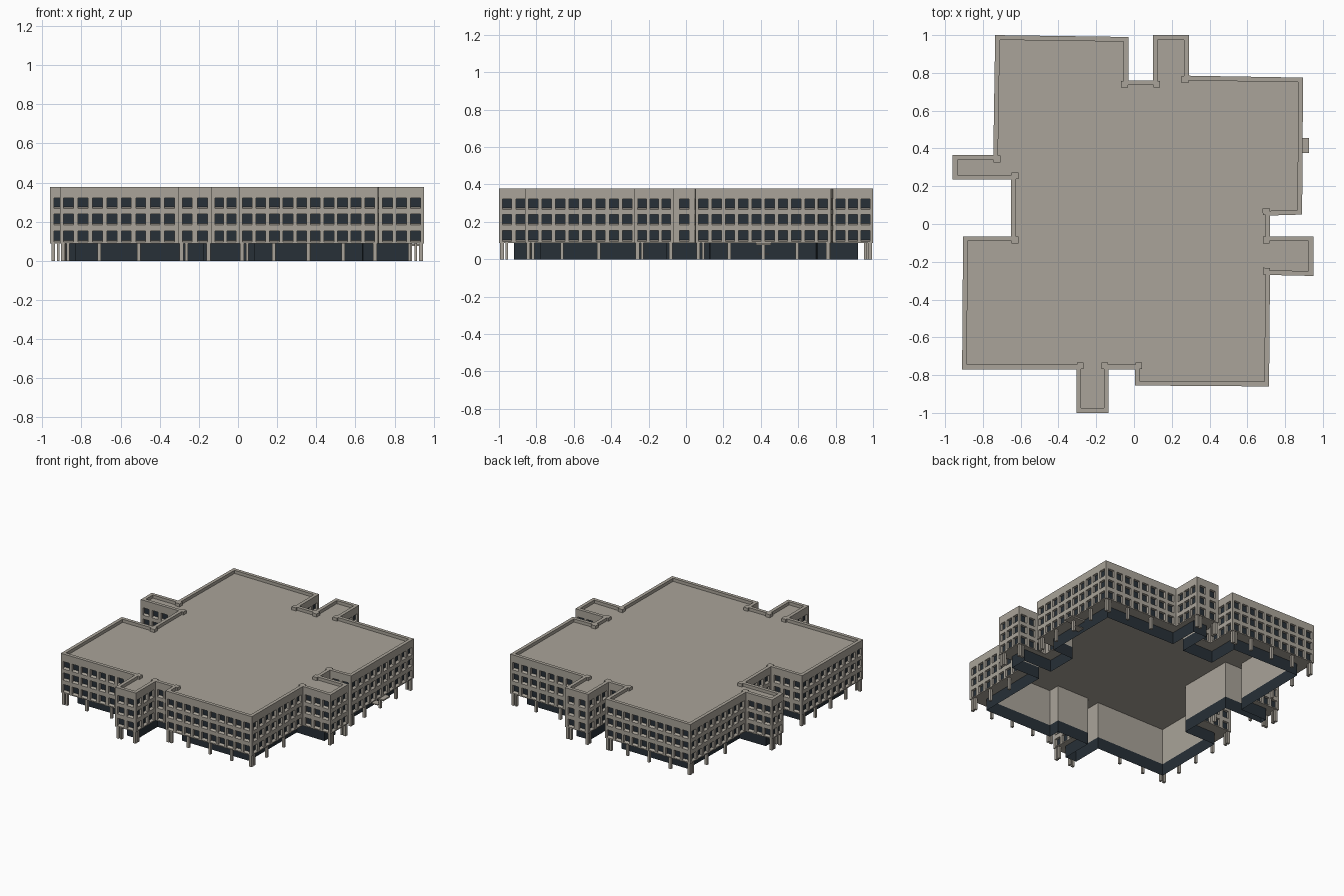
import bpy, bmesh, math
from mathutils import Vector

if "Cube" in bpy.data.objects:
    bpy.data.objects.remove(bpy.data.objects["Cube"])

def material(name, rgb):
    m = bpy.data.materials.new(name)
    m.diffuse_color = (*rgb, 1)
    m.use_nodes = True
    m.node_tree.nodes["Principled BSDF"].inputs["Base Color"].default_value = m.diffuse_color
    return m

STONE = material("warm grey concrete", (0.40, 0.37, 0.32))
GLASS = material("dark slate glass", (0.02, 0.029, 0.038))

TOP, ROOF, BASE = 0.378, 0.355, 0.088

# Floor plan, counter-clockwise
PLAN = [Vector(p) for p in [
    (-.91, -.77), (-.305, -.77), (-.305, -1), (-.135, -1), (-.135, -.77),
    (.005, -.77), (.005, -.855), (.715, -.86), (.72, -.27), (.95, -.275),
    (.95, -.065), (.72, -.065), (.72, .045), (.89, .05), (.895, .775),
    (.29, .785), (.29, 1), (.10, 1), (.10, .76), (-.03, .76), (-.03, .99),
    (-.735, 1), (-.745, .365), (-.96, .365), (-.96, .235), (-.65, .235),
    (-.65, -.065), (-.905, -.065)]]
WING_SIDES = {1, 3, 8, 10, 15, 17, 22, 24}
N = len(PLAN)

def edge(i):
    """Start, end, direction and inward normal of a plan edge."""
    a, b = PLAN[i % N], PLAN[(i + 1) % N]
    d = (b - a).normalized()
    return a, b, d, Vector((-d.y, d.x))

def inset(dist):
    """Mitred inward offset; dist(i) gives the distance of each edge."""
    out = []
    for i in range(N):
        a, _, d1, n1 = edge(i - 1)
        p, _, d2, n2 = edge(i)
        q1, q2 = p + n1 * dist((i - 1) % N), p + n2 * dist(i)
        w = q2 - q1
        t = (w.x * d2.y - w.y * d2.x) / (d1.x * d2.y - d1.y * d2.x)
        out.append(q1 + d1 * t)
    return out

def convex(i):
    d1, d2 = edge(i - 1)[2], edge(i)[2]
    return d1.x * d2.y - d1.y * d2.x > 0

def finish(bm, name, mats):
    bmesh.ops.remove_doubles(bm, verts=bm.verts, dist=1e-5)
    me = bpy.data.meshes.new(name)
    bm.to_mesh(me)
    bm.free()
    for m in mats:
        me.materials.append(m)
    ob = bpy.data.objects.new(name, me)
    bpy.context.collection.objects.link(ob)
    return ob

def face(bm, pts, mat=0):
    bm.faces.new([bm.verts.new(p) for p in pts]).material_index = mat

def at(p, z):
    return Vector((p.x, p.y, z))

def band(bm, p, zp, q, zq):
    """Closed strip between two matching outlines."""
    for i in range(N):
        j = (i + 1) % N
        face(bm, [at(p[i], zp), at(p[j], zp), at(q[j], zq), at(q[i], zq)])

def box(bm, c, size, z0, z1, d=Vector((1, 0))):
    n = Vector((-d.y, d.x))
    c = Vector(c)
    hx, hy = d * size[0] / 2, n * size[1] / 2
    ring = [c - hx - hy, c + hx - hy, c + hx + hy, c - hx + hy]
    lo, hi = [at(p, z0) for p in ring], [at(p, z1) for p in ring]
    face(bm, lo[::-1])
    face(bm, hi)
    for i in range(4):
        j = (i + 1) % 4
        face(bm, [lo[i], lo[j], hi[j], hi[i]])

# Facades with recessed windows and sloping sills
ROWS = [(.096, .153), (.184, .239), (.267, .322)]
Z = [BASE] + [z for r in ROWS for z in r] + [TOP]
bm = bmesh.new()
for i in range(N):
    a, b, d, n = edge(i)
    L = (b - a).length
    cells = max(1, round((L - .015) / .0715))
    step = (L - .015) / cells
    half = min(.025, step * .36)
    U = [0]
    for k in range(cells):
        mid = .0075 + step * (k + .5)
        U += [mid - half, mid + half]
    U.append(L)

    def P(u, z, depth=0):
        return at(a + d * u + n * depth, z)

    for k in range(len(U) - 1):
        for r in range(len(Z) - 1):
            u0, u1, z0, z1 = U[k], U[k + 1], Z[r], Z[r + 1]
            o = [P(u0, z0), P(u1, z0), P(u1, z1), P(u0, z1)]
            if k % 2 and r % 2:
                zs = z0 + .008
                g = [P(u0, zs, .018), P(u1, zs, .018), P(u1, z1, .018), P(u0, z1, .018)]
                for s in range(4):
                    t = (s + 1) % 4
                    face(bm, [o[s], o[t], g[t], g[s]])
                face(bm, g, 1)
            else:
                face(bm, o)
finish(bm, "window_facades", [STONE, GLASS])

# Parapet rim and flat roof
rim = inset(lambda i: .025)
bm = bmesh.new()
band(bm, PLAN, TOP, rim, TOP)
band(bm, rim, TOP, rim, ROOF)
face(bm, [at(p, ROOF) for p in rim])
finish(bm, "roof_and_parapet", [STONE])

# Small piers at the inner corners of the parapet
bm = bmesh.new()
for i in range(N):
    if not convex(i):
        c = PLAN[i] + (edge(i - 1)[3] + edge(i)[3]) * .02
        box(bm, c, (.036, .036), ROOF - .005, TOP, edge(i)[2])
finish(bm, "parapet_piers", [STONE])

# Recessed ground floor, soffit above it and upper inner shell
core = inset(lambda i: .04 if i in WING_SIDES else .08)
bm = bmesh.new()
band(bm, core, 0, core, BASE)
finish(bm, "ground_floor_glazing", [GLASS])

bm = bmesh.new()
band(bm, core, BASE, PLAN, BASE)
finish(bm, "soffit", [STONE])

bm = bmesh.new()
band(bm, core, ROOF, core, BASE)
finish(bm, "inner_walls", [STONE])

# Columns: twin posts at outer corners, single posts along the edges
bm = bmesh.new()
for i in range(N):
    a, b, d, n = edge(i)
    L = (b - a).length
    if convex(i):
        box(bm, a + d * .016 + n * .016, (.02, .02), 0, BASE, d)
        box(bm, a + d * .042 + n * .016, (.014, .02), 0, BASE, d)
    spans = round(L / .19)
    for k in range(1, spans):
        box(bm, a + d * L * k / spans + n * .018, (.018, .018), 0, BASE, d)
finish(bm, "columns", [STONE])

# Side entrance canopy and step
bm = bmesh.new()
box(bm, (.868, .415), (.115, .08), .076, .086)
box(bm, (.84, .415), (.06, .055), .026, .032)
finish(bm, "entrance_canopy", [STONE])
